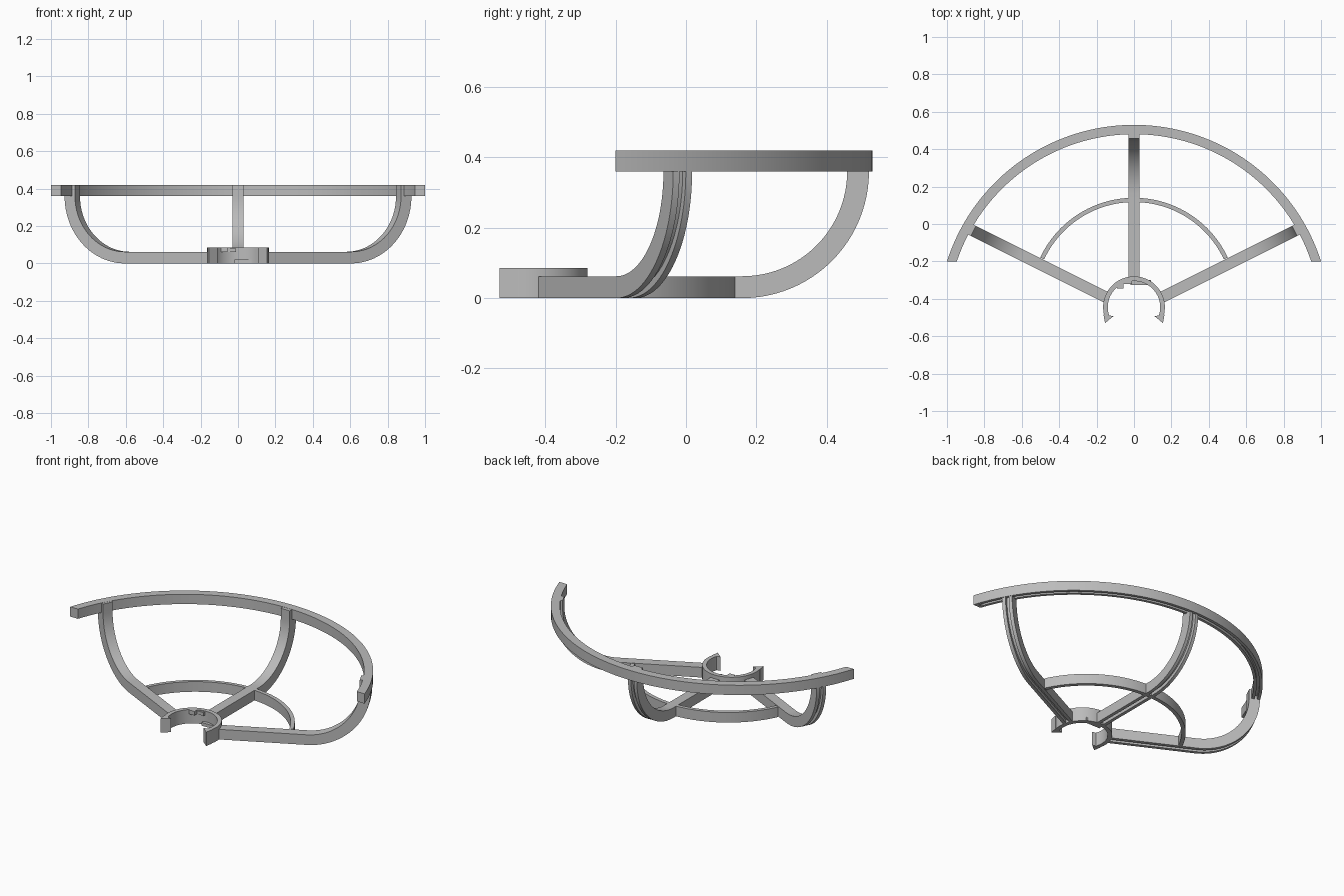
import bpy, bmesh
from math import sin, cos, asin, radians, pi

cube = bpy.data.objects.get("Cube")
if cube:
    bpy.data.objects.remove(cube)

grey = bpy.data.materials.new("light grey plastic")
grey.use_nodes = True
colour = (0.5, 0.5, 0.5, 1)
grey.diffuse_color = colour
grey.node_tree.nodes["Principled BSDF"].inputs["Base Color"].default_value = colour


def sweep(name, point, section, steps):
    """Sweep a closed section; point(t, u, v) gives each 3D position."""
    bm = bmesh.new()
    loops = []
    for i in range(steps + 1):
        t = i / steps
        sec = section(t) if callable(section) else section
        loops.append([bm.verts.new(point(t, u, v)) for u, v in sec])
    n = len(loops[0])
    for a, b in zip(loops, loops[1:]):
        for k in range(n):
            m = (k + 1) % n
            bm.faces.new((a[k], a[m], b[m], b[k]))
    bm.faces.new(loops[0])
    bm.faces.new(loops[-1][::-1])
    bmesh.ops.recalc_face_normals(bm, faces=bm.faces)
    mesh = bpy.data.meshes.new(name)
    bm.to_mesh(mesh)
    bm.free()
    mesh.materials.append(grey)
    obj = bpy.data.objects.new(name, mesh)
    bpy.context.collection.objects.link(obj)
    bpy.ops.object.select_all(action='DESELECT')
    obj.select_set(True)
    bpy.context.view_layer.objects.active = obj
    bpy.ops.object.shade_smooth_by_angle(angle=radians(30))
    return obj


def box(u0, u1, v0, v1):
    return [(u0, v0), (u1, v0), (u1, v1), (u0, v1)]


def channel(u0, u1, v0, v1, groove, depth):
    """Rectangle with a groove cut into its v0 side."""
    mid = (u0 + u1) / 2
    g0, g1 = mid - groove / 2, mid + groove / 2
    return [(u0, v0), (g0, v0), (g0, v0 + depth), (g1, v0 + depth),
            (g1, v0), (u1, v0), (u1, v1), (u0, v1)]


def arc(cy, start_y=None, start=0.0):
    """Arc symmetric about the y axis, ends cut level at start_y or at an angle."""
    def point(t, r, z):
        a = asin((start_y - cy) / r) if start_y is not None else start
        a += t * (pi - 2 * a)
        return (r * cos(a), cy + r * sin(a), z)
    return point


# Outer bumper ring, grooved underneath except at its ends
def rim_section(t):
    return channel(1.0, 1.05, 0.36, 0.42, 0.016, 0.02 if 0.01 < t < 0.99 else 0.0005)


sweep("outer_ring", arc(-0.52, start_y=-0.2), rim_section, 128)

# Inner bracing ring between the side spokes
sweep("inner_ring", arc(-0.413, start=radians(25)), box(0.53, 0.553, 0, 0.062), 64)

# Hub clip band
hub_y = -0.445
sweep("hub_clip", arc(hub_y, start=radians(-19)), box(0.14, 0.165, 0, 0.085), 64)


# Spokes: flat run, quarter bend, then a short upright into the ring
def spoke(name, angle, start, reach):
    bend = 24
    outer = 0.36
    frames = [(start, 0, 0)]
    for i in range(bend + 1):
        a = i / bend * pi / 2
        frames.append((reach - outer + outer * sin(a), outer - outer * cos(a), a))
    frames.append((reach, 0.419, pi / 2))
    last = len(frames) - 1

    def point(t, u, v):
        r, z, a = frames[round(t * last)]
        r, z = r - v * sin(a), z + v * cos(a)
        return (r * cos(angle) - u * sin(angle),
                -0.467 + r * sin(angle) + u * cos(angle), z)
    sweep(name, point, channel(-0.03, 0.03, 0, 0.062, 0.02, 0.02), last)


spoke("left_spoke", radians(26.6), 0.155, 1.022)
spoke("right_spoke", radians(180 - 26.6), 0.155, 1.022)
spoke("centre_spoke", radians(90), 0.17, 0.987)


# Upright plates with a given outline
def prism(name, outline, z0, z1):
    return sweep(name, lambda t, x, y: (x, y, z0 + t * (z1 - z0)), outline, 1)


# Barbed hooks at the clip mouth
for side, s in (("left", 1), ("right", -1)):
    prism(side + "_clip_hook",
          [(s * x, y) for x, y in ((0.163, -0.485), (0.155, -0.53), (0.11, -0.493), (0.135, -0.488))],
          0, 0.085)

# Small stepped stops inside the clip
prism("upper_stop", box(-0.09, -0.055, -0.345, -0.31), 0.06, 0.085)
prism("middle_stop", box(-0.06, -0.01, -0.32, -0.295), 0.06, 0.08)
prism("lower_stop", box(-0.02, 0.09, -0.325, -0.3), 0, 0.02)
